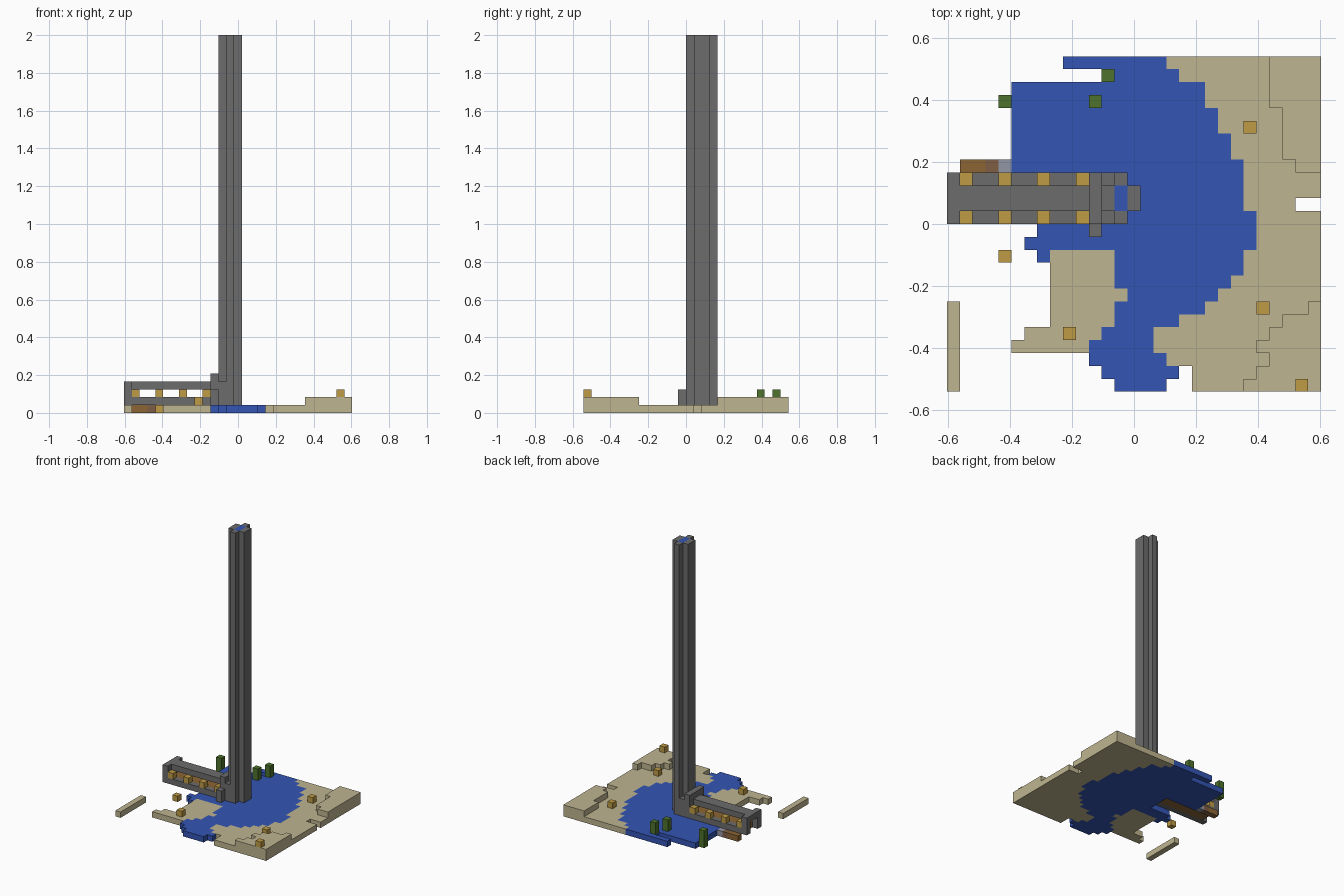
import bpy
import bmesh
from math import radians
from mathutils import Vector

UNIT = 1 / 24                      # edge of one block
ORIGIN = Vector((-14.5, -13, 0))   # block grid corner

cube = bpy.data.objects.get("Cube")
if cube:
    bpy.data.objects.remove(cube, do_unlink=True)


def material(name, rgb):
    mat = bpy.data.materials.new(name)
    mat.use_nodes = True
    colour = (*rgb, 1)
    mat.diffuse_color = colour
    mat.node_tree.nodes["Principled BSDF"].inputs["Base Color"].default_value = colour
    return mat


SAND = material("sand", (.52, .46, .28))
WATER = material("water blue", (.033, .09, .45))
STONE = material("stone grey", (.15, .15, .15))
LANTERN = material("lantern ochre", (.52, .33, .06))
LEAF = material("plant green", (.075, .17, .025))
WOOD = material("wood brown", (.26, .13, .035))
DARK_WOOD = material("dull wood", (.21, .11, .06))
PALE = material("pale grey", (.29, .31, .38))


def block(x0, x1, y0, y1, z0, z1):
    """Set of grid cells filling a box."""
    return {(x, y, z) for x in range(x0, x1) for y in range(y0, y1) for z in range(z0, z1)}


def build(name, cells, mat):
    """Make the outer skin of a set of cells, with flat areas merged."""
    bm = bmesh.new()
    for cell in cells:
        centre = Vector(cell) + Vector((.5, .5, .5))
        for axis in range(3):
            for sign in (-1, 1):
                normal = Vector((0, 0, 0))
                normal[axis] = sign
                if tuple(int(a + b) for a, b in zip(cell, normal)) in cells:
                    continue
                u = Vector((0, 0, 0))
                u[(axis + 1) % 3] = .5
                v = normal.cross(u)
                ring = (-u - v, u - v, u + v, v - u)
                bm.faces.new([bm.verts.new((centre + normal / 2 + c + ORIGIN) * UNIT)
                              for c in ring])
    bmesh.ops.remove_doubles(bm, verts=bm.verts, dist=UNIT / 10)
    bmesh.ops.dissolve_limit(bm, angle_limit=radians(1), verts=bm.verts, edges=bm.edges)
    mesh = bpy.data.meshes.new(name)
    bm.to_mesh(mesh)
    bm.free()
    mesh.materials.append(mat)
    obj = bpy.data.objects.new(name, mesh)
    bpy.context.collection.objects.link(obj)
    return obj


# Shorelines of the lake, one entry per row from front to back
west = [13, 12, 11, 11, 12, 13, 13, 14, 13, 13, 13, 6, 7] + [11] * 4 + [5] * 7 + [12, 9]
east = [17, 18, 17, 16, 16, 18, 20, 21, 22, 23, 23, 24, 24,
        24, 23, 23, 23, 23, 22, 22, 21, 21, 20, 20, 18, 17]

lake = block(7, 8, 10, 11, 0, 1)
ground = set()
for row, (left, right) in enumerate(zip(west, east)):
    lake |= block(left, right, row, row + 1, 0, 1)
    ground |= block(max(right, 19) if row < 2 else right, 29, row, row + 1, 0, 1)

# West beach
for row in range(3, 11):
    ground |= block({3: 5, 4: 6}.get(row, 8), west[row], row, row + 1, 0, 1)

# Raised dunes on the east corners, and the notch in the east edge
for row, start in enumerate([23, 24, 25, 24, 25, 26, 28]):
    ground |= block(start, 29, row, row + 1, 1, 2)
for start, y0, y1 in ((27, 17, 18), (26, 18, 22), (25, 22, 26)):
    ground |= block(start, 29, y0, y1, 1, 2)
ground -= block(27, 29, 14, 15, 0, 1)

build("lake", lake, WATER)
build("ground", ground, SAND)
build("sand_bar", block(0, 1, 0, 7, 0, 1), SAND)

# Tall tower: cross-shaped stone shaft around a column of water
TOP = 48
core = block(13, 14, 14, 16, 1, TOP)
shaft = (block(12, 15, 14, 16, 1, TOP) | block(13, 14, 13, 17, 1, TOP)) - core
footing = block(12, 13, 13, 17, 1, 4) | block(11, 12, 13, 17, 1, 5) | block(11, 12, 12, 13, 1, 3)
build("tower", shaft | footing, STONE)
build("tower_water", core, WATER)

# Covered bridge: ledges, roof and end portal
bridge = block(1, 11, 14, 16, 3, 4) | block(0, 1, 13, 17, 3, 4)
for y in (13, 16):
    bridge |= block(1, 11, y, y + 1, 1, 2) | block(0, 1, y, y + 1, 1, 4)
build("bridge", bridge, STONE)
build("bridge_floor", block(1, 11, 14, 16, 1, 2), WOOD)

# Landing stage beside the bridge
build("landing_stage", block(1, 3, 17, 18, 0, 1), WOOD)
build("landing_end", block(3, 4, 17, 18, 0, 1), DARK_WOOD)
build("landing_step", block(4, 5, 17, 18, 0, 1), PALE)

# Lanterns along the bridge and scattered on the ground
spots = [(x, y, 2) for x in (1, 4, 7, 10) for y in (13, 16)]
spots += [(4, 10, 0), (9, 4, 1), (24, 6, 1), (23, 20, 1), (27, 0, 2)]
for x, y, z in spots:
    build("lantern", block(x, x + 1, y, y + 1, z, z + 1), LANTERN)

# Reeds
for x, y, z in ((4, 22, 0), (11, 22, 1), (12, 24, 1)):
    build("reed", block(x, x + 1, y, y + 1, z, 3), LEAF)
